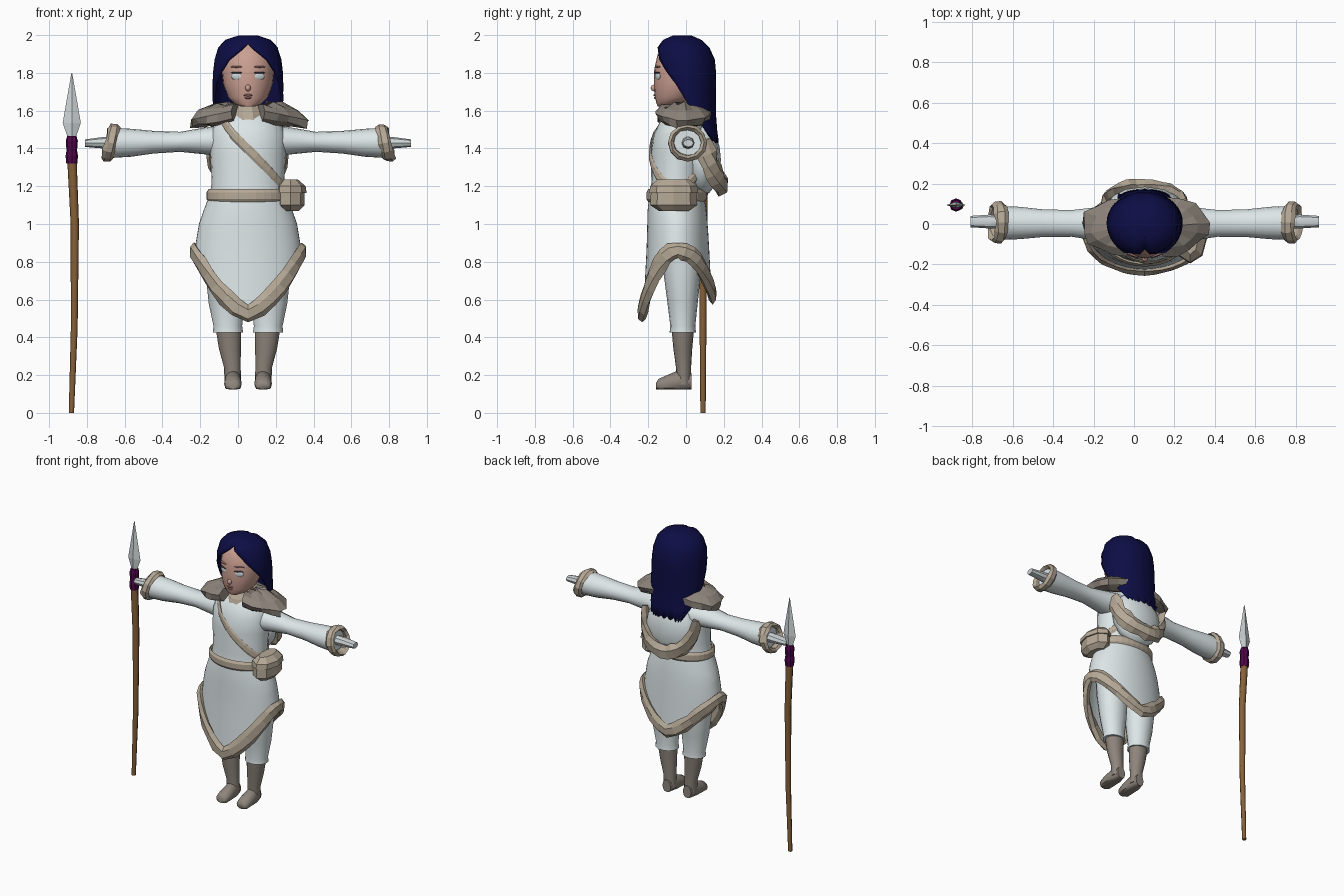
import bpy, bmesh, math, random
from mathutils import Vector

random.seed(4)
if "Cube" in bpy.data.objects:
    bpy.data.objects.remove(bpy.data.objects["Cube"], do_unlink=True)

MID = 0.053  # the figure stands beside its spear, so its own axis is shifted


def material(name, *rgb):
    m = bpy.data.materials.new(name)
    m.use_nodes = True
    m.diffuse_color = (*rgb, 1)
    m.node_tree.nodes["Principled BSDF"].inputs["Base Color"].default_value = (*rgb, 1)
    return m


CLOTH = material("white cloth", .72, .79, .8)
TRIM = material("tan trim", .47, .4, .31)
FUR = material("taupe fur", .27, .235, .2)
SKIN = material("skin", .6, .35, .29)
LIP = material("lip", .4, .19, .17)
HAIR = material("navy hair", .004, .004, .06)
WOOD = material("wood", .24, .12, .04)
WRAP = material("purple wrap", .08, .002, .07)
PALE = material("pale grey", .62, .67, .68)
DARK = material("dark lash", .06, .05, .06)


def finish(obj, mat, smooth):
    obj.data.materials.append(mat)
    if smooth:
        bpy.ops.object.select_all(action="DESELECT")
        obj.select_set(True)
        bpy.context.view_layer.objects.active = obj
        bpy.ops.object.shade_smooth_by_angle(angle=math.radians(smooth))
    return obj


def skin(name, rings, mat, around=True, along=False, caps=(True, True), smooth=50):
    """Bridge equal rows of points into a surface."""
    bm = bmesh.new()
    rows = [[bm.verts.new(p) for p in r] for r in rings]
    n = len(rows[0])
    for i in range(len(rows) - (not along)):
        a, b = rows[i], rows[(i + 1) % len(rows)]
        for j in range(n - (not around)):
            k = (j + 1) % n
            bm.faces.new((a[j], a[k], b[k], b[j]))
    if not along:
        for row, wanted in zip((rows[0], rows[-1]), caps):
            if wanted:
                bm.faces.new(row)
    bmesh.ops.remove_doubles(bm, verts=bm.verts, dist=.0002)
    bmesh.ops.recalc_face_normals(bm, faces=bm.faces)
    mesh = bpy.data.meshes.new(name)
    bm.to_mesh(mesh)
    bm.free()
    obj = bpy.data.objects.new(name, mesh)
    obj.location.x = MID
    bpy.context.collection.objects.link(obj)
    return finish(obj, mat, smooth)


def loft(name, rings, mat, axis="z", s=1, n=16, floor=0, **opts):
    """Rings are (position, radius a, radius b, centre a, centre b) along an axis."""
    rows = []
    for t, ra, rb, ca, cb in rings:
        row = []
        for k in range(n):
            w = math.tau * k / n
            a, b = ca + ra * math.cos(w), cb + rb * math.sin(w)
            x, y, z = {"x": (t, a, b), "y": (a, t, b), "z": (a, b, t)}[axis]
            row.append((x * s, y, max(z, floor)))
        rows.append(row)
    return skin(name, rows, mat, **opts)


def band(name, path, outs, half, mat, closed=True, lump=0, smooth=0, sides=6):
    """Sweep an oval along a path; the length of each out vector is its thickness."""
    rows, n = [], len(path)
    for i, (p, o) in enumerate(zip(path, outs)):
        q = path[(i + 1) % n] if closed else path[min(i + 1, n - 1)]
        r = path[i - 1] if closed else path[max(i - 1, 0)]
        side = (q - r).cross(o).normalized() * half
        row = []
        for k in range(sides):
            w = math.tau * (k + .5) / sides
            f = 1 + random.uniform(-lump, lump)
            row.append(p + (o * math.cos(w) + side * math.sin(w)) * f)
        rows.append(row)
    return skin(name, rows, mat, along=closed, smooth=smooth)


def blob(name, loc, scale, mat, turn=0):
    bpy.ops.mesh.primitive_uv_sphere_add(segments=12, ring_count=8,
                                         location=(loc[0] + MID, *loc[1:]),
                                         rotation=(0, 0, turn))
    obj = bpy.context.object
    obj.name, obj.scale = name, scale
    return finish(obj, mat, 60)


def sample(table, z):
    """Interpolate a profile, listed from top to bottom, at height z."""
    for a, b in zip(table, table[1:]):
        if z >= b[0]:
            f = min(1, (a[0] - z) / (a[0] - b[0]))
            return [u + (v - u) * f for u, v in zip(a[1:], b[1:])]
    return table[-1][1:]


def circle(n, start=0, sweep=math.tau):
    return [start + sweep * i / n for i in range(n)]


# Body profile: height, half width, half depth, centre x, centre y
torso = [(1.6, .08, .07, 0, -.01), (1.55, .17, .11, 0, -.025), (1.47, .2, .138, 0, -.035),
         (1.37, .2, .146, 0, -.042), (1.22, .192, .133, 0, -.05), (1.14, .205, .145, 0, -.05)]
skirt = [(1.15, .205, .145, 0, -.05), (1.08, .232, .155, 0, -.048), (1, .26, .16, 0, -.045),
         (.88, .28, .165, 0, -.043), (.5, .31, .185, 0, -.043)]
loft("tunic_top", torso, CLOTH, n=24)


def on_body(table, a, z, grow=0):
    rx, ry, cx, cy = sample(table, z)
    return Vector(((rx + grow) * math.cos(a), cy + (ry + grow) * math.sin(a), z))


# Skirt with a hem pointed at front and back
def hem(a):
    low = .52 if math.sin(a) < 0 else .62
    return low + (.86 - low) * abs(math.cos(a)) ** 1.4


turns = circle(48)
rows = [[on_body(skirt, a, 1.15 + (hem(a) - 1.15) * i / 8) for a in turns] for i in range(9)]
skin("tunic_skirt", rows, CLOTH, caps=(True, False))
coarse = circle(32)
flat = [Vector((math.cos(a), math.sin(a), 0)) for a in coarse]
band("hem_trim", [on_body(skirt, a, hem(a), .005) for a in coarse],
     [v * .025 for v in flat], .046, TRIM, lump=.15)

# Belt, shoulder strap and hip pouch
band("belt", [on_body(skirt, a, 1.15, .004) for a in coarse], [v * .013 for v in flat], .034, TRIM)
band("shoulder_strap", [on_body(torso, a, 1.395 - .2 * math.cos(a), .003) for a in coarse],
     [v * .009 for v in flat], .024, TRIM)
pouch = [(1.07, .045, .08), (1.1, .075, .125), (1.18, .075, .12), (1.2, .07, .115)]
flap = [(1.165, .085, .13), (1.2, .08, .125), (1.235, .04, .085)]
for name, rings in (("pouch", pouch), ("pouch_flap", flap)):
    loft(name, [(*r, .225, -.065) for r in rings], TRIM, n=8, smooth=0)

# Paired sleeves, hands, legs and boots
for s, label in ((1, "left"), (-1, "right")):
    loft(label + "_sleeve", [(.12, .1, .085, 0, 1.44), (.22, .085, .072, 0, 1.44),
                             (.36, .066, .053, .003, 1.435), (.5, .068, .06, .004, 1.433),
                             (.62, .08, .074, .005, 1.43), (.72, .084, .08, .005, 1.43)],
         CLOTH, "x", s)
    ring = circle(12)
    band(label + "_cuff",
         [Vector((s * (.727 - .02 * math.sin(a)), .008 + .088 * math.cos(a),
                  1.43 + .083 * math.sin(a))) for a in ring],
         [Vector((0, math.cos(a), math.sin(a))) * .018 for a in ring], .032, TRIM, lump=.2)
    loft(label + "_hand", [(.7, .034, .034, .01, 1.43), (.77, .034, .03, .012, 1.43),
                           (.862, .028, .02, .012, 1.428)], PALE, "x", s, n=8, smooth=40)
    loft(label + "_trouser_leg", [(.95, .12, .11, .12, -.02), (.75, .108, .1, .118, -.02),
                                  (.58, .095, .08, .113, -.018), (.46, .076, .066, .107, -.017),
                                  (.425, .08, .07, .106, -.017)], CLOTH, s=s)
    loft(label + "_boot", [(.44, .067, .059, .103, -.017), (.34, .058, .05, .096, -.017),
                           (.24, .044, .04, .083, -.013), (.15, .044, .038, .08, -.012)], FUR, s=s)
    loft(label + "_foot", [(.028, .032, .045, .08, .165), (-.03, .044, .065, .08, .165),
                           (-.1, .047, .045, .08, .155), (-.145, .042, .035, .08, .145),
                           (-.158, .028, .018, .08, .142)], FUR, "y", s, n=12, floor=.125)

# Fur collar over both shoulders, open at the throat
gap = .33
arc = circle(22, -math.pi / 2 + gap, (math.tau - 2 * gap) * 22 / 21)
band("fur_collar",
     [Vector((.205 * math.cos(a), -.015 + .085 * math.sin(a), 1.588 - .01 * abs(math.cos(a))))
      for a in arc],
     [Vector((math.cos(a), math.sin(a), -.45 * abs(math.cos(a)))) * (.042 + .07 * abs(math.cos(a)))
      for a in arc], .052, FUR, closed=False, lump=.17, sides=8)
loft("neck_lining", [(1.53, .1, .1, 0, -.045), (1.58, .085, .09, 0, -.035),
                     (1.63, .06, .065, 0, -.02)], TRIM, n=10, smooth=0)

# Lowered hood hanging behind, with a crescent of fur
blob("hood", (0, .085, 1.34), (.19, .1, .19), CLOTH)
sweep = [math.pi * i / 14 for i in range(15)]
band("hood_trim",
     [Vector((.2 * math.cos(a), .085 + .1 * math.sin(a), 1.44 - .235 * math.sin(a) ** .8))
      for a in sweep],
     [Vector((math.cos(a) * .8, math.sin(a), -.2)) * (.022 + .018 * math.sin(a)) for a in sweep],
     .055, TRIM, closed=False, lump=.2)

# Head and face
loft("head", [(1.622, .035, .03, 0, -.12), (1.635, .07, .065, 0, -.09), (1.67, .106, .11, 0, -.055),
              (1.74, .131, .14, 0, -.03), (1.82, .14, .148, 0, -.02), (1.9, .128, .13, 0, -.02),
              (1.96, .08, .08, 0, -.02)], SKIN, n=24, smooth=60)
loft("neck", [(1.56, .055, .055, 0, -.01), (1.68, .055, .055, 0, -.02)], SKIN)
blob("nose", (0, -.167, 1.72), (.015, .02, .018), SKIN)
blob("upper_lip", (0, -.164, 1.682), (.024, .008, .006), LIP)
blob("lower_lip", (0, -.162, 1.668), (.018, .008, .006), LIP)
for s, label in ((1, "left"), (-1, "right")):
    blob(label + "_eye", (s * .06, -.149, 1.782), (.031, .009, .02), PALE, s * .4)
    blob(label + "_lash", (s * .06, -.153, 1.801), (.032, .008, .005), DARK, s * .4)
    blob(label + "_brow", (s * .062, -.15, 1.832), (.034, .008, .005), LIP, s * .4)

# Long hair: height, half width, half depth, centre y, half opening at the face
hair = [(1.998, .05, .05, -.02, 0), (1.975, .12, .105, -.02, 0), (1.935, .158, .14, -.012, 9),
        (1.87, .178, .163, -.01, 36), (1.8, .186, .163, -.004, 54), (1.74, .188, .157, .002, 69),
        (1.66, .188, .148, .01, 84), (1.58, .18, .127, .032, 95), (1.5, .16, .09, .075, 108),
        (1.44, .13, .045, .127, 112)]
rows = []
for i, (z, rx, ry, cy, opening) in enumerate(hair):
    row = []
    for k in range(25):
        w = math.radians(opening + (360 - 2 * opening) * k / 24)
        x = rx * math.sin(w)
        dip = .014 if abs(x) < .01 and i < 3 else 0
        ragged = random.uniform(-.02, .03) if i == len(hair) - 1 else 0
        row.append((x, cy - ry * math.cos(w), z - dip + ragged))
    rows.append(row)
locks = skin("hair", rows, HAIR, around=False, caps=(True, False))
shell = locks.modifiers.new("thickness", "SOLIDIFY")
shell.thickness = .014

# Spear
loft("spear_shaft", [(0, .014, .014, -.935, .09), (.45, .018, .018, -.92, .09),
                     (1, .022, .022, -.917, .09), (1.34, .025, .025, -.932, .094)],
     WOOD, n=8, smooth=50)
loft("spear_wrap", [(1.32, .029, .029, -.933, .094), (1.36, .033, .033, -.933, .094),
                    (1.39, .028, .028, -.933, .094), (1.44, .032, .032, -.933, .094),
                    (1.465, .025, .025, -.933, .094)], WRAP, n=8, smooth=0)
loft("spear_head", [(1.455, .02, .014, -.933, .094), (1.535, .048, .016, -.933, .094),
                    (1.8, .002, .002, -.933, .094)], PALE, n=4, smooth=0)
